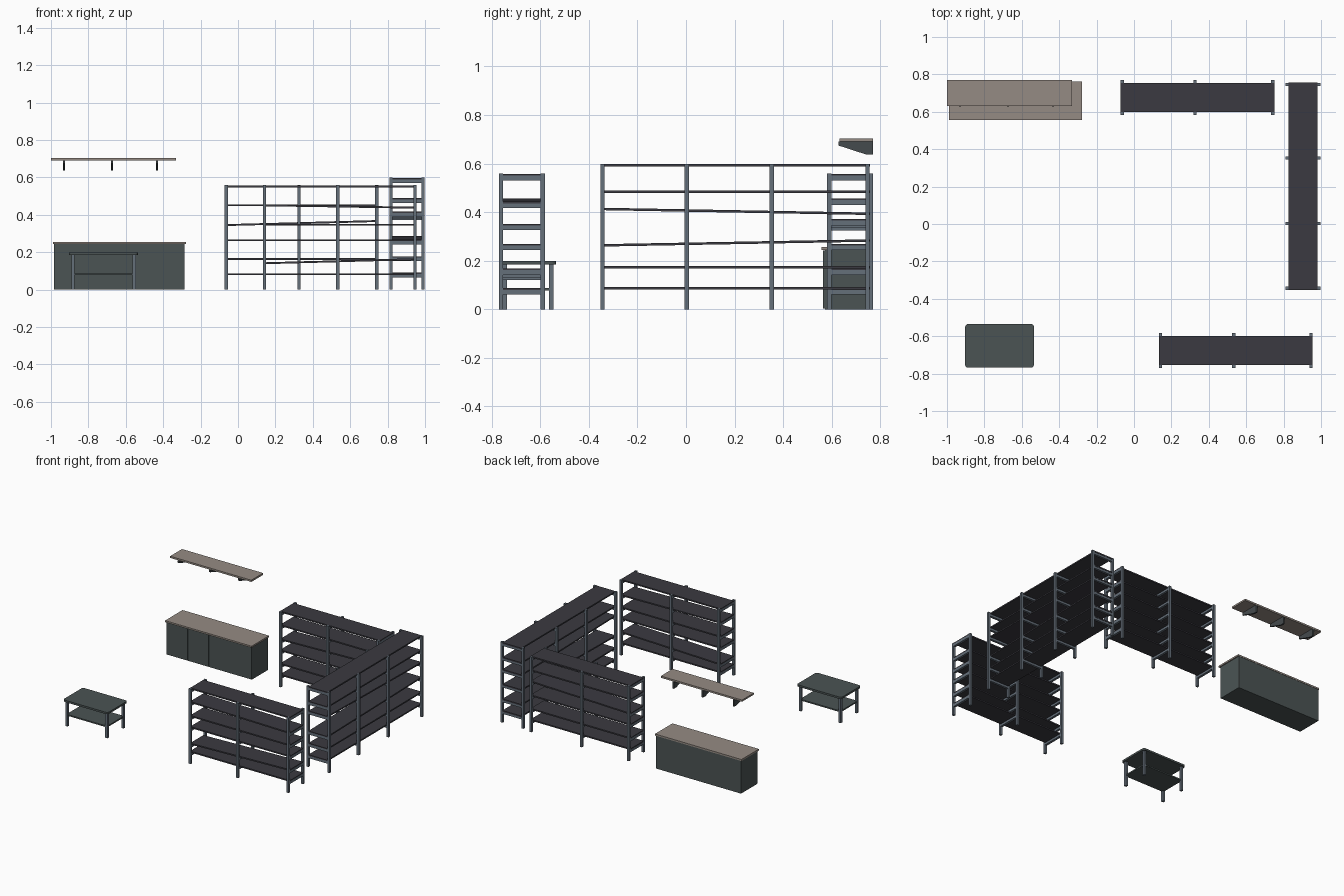
import bpy, bmesh, math
from mathutils import Vector

if "Cube" in bpy.data.objects:
    bpy.data.objects.remove(bpy.data.objects["Cube"])


def material(name, rgb):
    m = bpy.data.materials.new(name)
    m.diffuse_color = (*rgb, 1)
    m.use_nodes = True
    m.node_tree.nodes["Principled BSDF"].inputs["Base Color"].default_value = m.diffuse_color
    return m


SHELF = material("dark_panel", (0.043, 0.042, 0.052))
METAL = material("grey_metal", (0.13, 0.16, 0.195))
CABINET = material("green_grey", (0.07, 0.088, 0.088))
WOOD = material("taupe_wood", (0.30, 0.26, 0.23))
BLACK = material("bracket_dark", (0.06, 0.07, 0.075))


def prism(name, profile, offset, mat):
    """Extrude a closed profile of 3D points along an offset vector."""
    bm = bmesh.new()
    face = bm.faces.new([bm.verts.new(p) for p in profile])
    ext = bmesh.ops.extrude_face_region(bm, geom=[face])
    verts = [g for g in ext["geom"] if isinstance(g, bmesh.types.BMVert)]
    bmesh.ops.translate(bm, verts=verts, vec=Vector(offset))
    bmesh.ops.recalc_face_normals(bm, faces=bm.faces)
    me = bpy.data.meshes.new(name)
    bm.to_mesh(me)
    bm.free()
    ob = bpy.data.objects.new(name, me)
    bpy.context.collection.objects.link(ob)
    me.materials.append(mat)
    return ob


def box(name, x, y, z, mat):
    pts = [(x[0], y[0], z[0]), (x[1], y[0], z[0]), (x[1], y[1], z[0]), (x[0], y[1], z[0])]
    return prism(name, pts, (0, 0, z[1] - z[0]), mat)


POST, THICK = 0.017, 0.01


def rack(label, start, end, mid, posts, levels, height, along_y=False):
    """Open rack: levels are (z at start, z at end) of each shelf top; posts are centres."""
    def place(u, v):  # u along the rack, v across it
        return (v, u) if along_y else (u, v)

    def rbox(name, u, v, z, mat):
        x, y = place(u, v)
        return box(name, x, y, z, mat)

    inner = 0.0775
    h = POST / 2
    for i, p in enumerate(posts):
        u = (p - h, p + h)
        # posts stand just outside the long shelf edges
        for s, side in ((-1, "a"), (1, "b")):
            v = sorted((mid + s * inner, mid + s * (inner + POST)))
            rbox(f"{label}_post_{i}{side}", u, v, (0, height), METAL)
        # cross bar under every shelf
        for j, (z0, z1) in enumerate(levels):
            z = z0 + (z1 - z0) * (p - start) / (end - start)
            rbox(f"{label}_bar_{i}_{j}", u, (mid - inner, mid + inner),
                 (z - 0.026, z - 0.007), METAL)
    # shelves, some slightly tilted
    for j, (z0, z1) in enumerate(levels):
        side = [(start, z0 - THICK), (end, z1 - THICK), (end, z1), (start, z0)]
        pts = [(*place(u, mid - inner), z) for u, z in side]
        prism(f"{label}_shelf_{j}", pts, (*place(0, 2 * inner), 0), SHELF)


def flat(*zs):
    return [z if isinstance(z, tuple) else (z, z) for z in zs]


# three racks
rack("back_rack", -0.071, 0.750, 0.676, (-0.0625, 0.326, 0.7415),
     flat(0.557, 0.456, (0.350, 0.372), 0.269, 0.168, 0.087), 0.559)
rack("front_rack", 0.134, 0.955, -0.676, (0.1425, 0.533, 0.9465),
     flat(0.557, (0.456, 0.443), 0.352, 0.269, (0.146, 0.168), 0.087), 0.559)
rack("side_rack", -0.352, 0.757, 0.9035, (-0.3435, 0.003, 0.353, 0.7465),
     flat(0.597, 0.489, (0.418, 0.398), (0.268, 0.288), 0.178, 0.092), 0.599, along_y=True)

# low cabinet
box("cabinet_body", (-0.985, -0.285), (0.572, 0.76), (0, 0.244), CABINET)
edges = (-0.985, -0.81, -0.635, -0.285)
for i in range(3):
    l = edges[i] + (0.0015 if i else 0)
    r = edges[i + 1] - (0.0015 if i < 2 else 0)
    box(f"cabinet_door_{i}", (l, r), (0.565, 0.572), (0.003, 0.242), CABINET)
box("cabinet_top", (-0.99, -0.278), (0.557, 0.762), (0.244, 0.256), WOOD)

# wall shelf on wedge brackets
box("wall_shelf_board", (-1.0, -0.332), (0.631, 0.77), (0.691, 0.704), WOOD)
for i, x in enumerate((-0.93, -0.674, -0.433)):
    prof = [(x - 0.006, y, z) for y, z in
            ((0.628, 0.691), (0.628, 0.674), (0.742, 0.637), (0.77, 0.637), (0.77, 0.691))]
    prism(f"wall_shelf_bracket_{i}", prof, (0.012, 0, 0), BLACK)

# small table with rounded top
tx, ty, r = (-0.903, -0.535), (-0.768, -0.535), 0.016
outline = []
for cx, cy, a0 in ((tx[1] - r, ty[1] - r, 0), (tx[0] + r, ty[1] - r, 90),
                   (tx[0] + r, ty[0] + r, 180), (tx[1] - r, ty[0] + r, 270)):
    for k in range(5):
        a = math.radians(a0 + 22.5 * k)
        outline.append((cx + r * math.cos(a), cy + r * math.sin(a), 0.184))
prism("table_top", outline, (0, 0, 0.014), CABINET)
box("table_lower_shelf", (-0.886, -0.552), (-0.750, -0.552), (0.077, 0.087), CABINET)
for i, x in enumerate((-0.882, -0.555)):
    for j, y in enumerate((-0.746, -0.555)):
        box(f"table_leg_{i}{j}", (x - 0.009, x + 0.009), (y - 0.009, y + 0.009), (0, 0.184), METAL)
